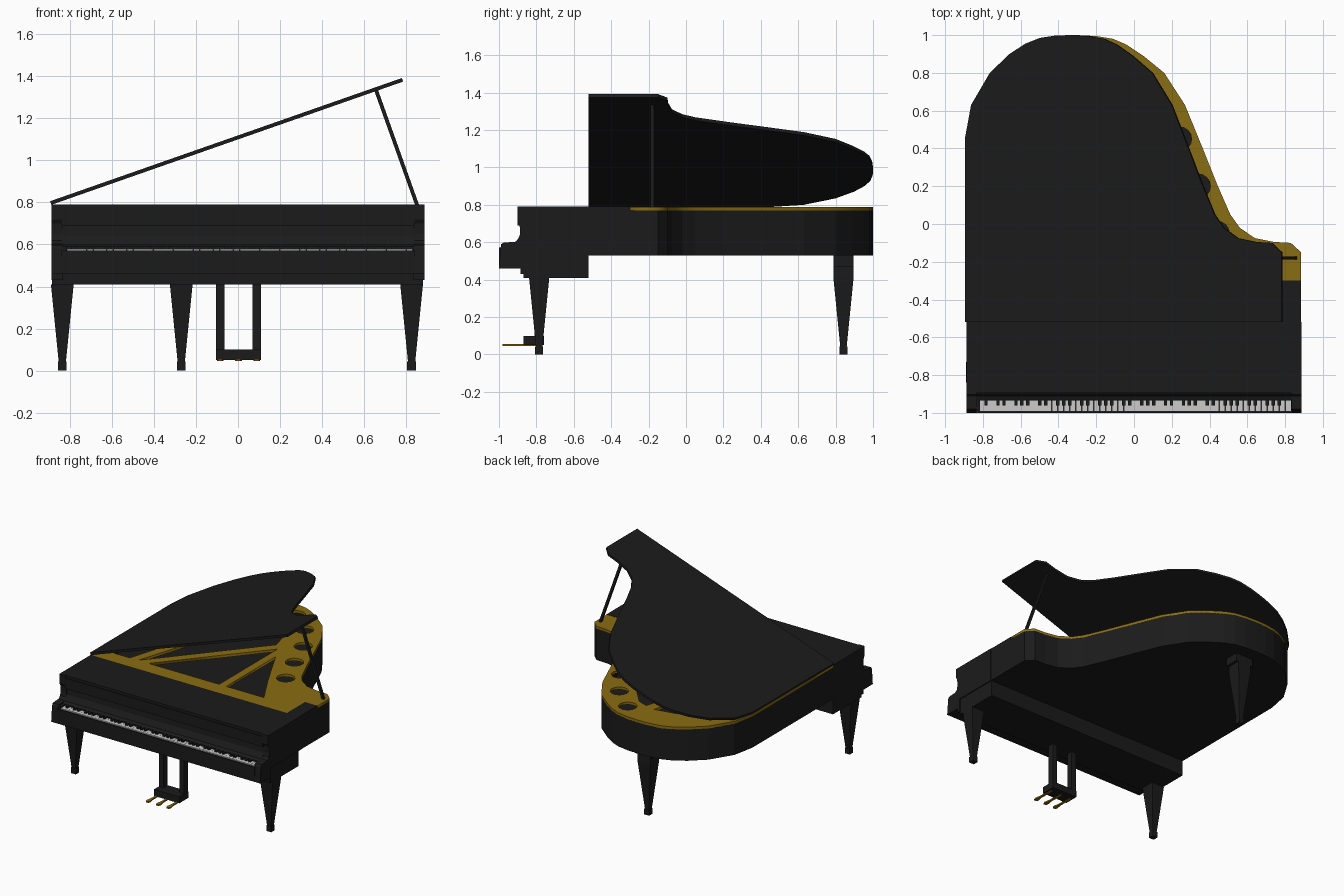
import bpy, bmesh, math
from mathutils import Vector, Matrix

if "Cube" in bpy.data.objects:
    bpy.data.objects.remove(bpy.data.objects["Cube"])

def material(name, rgb):
    m = bpy.data.materials.new(name)
    m.diffuse_color = (*rgb, 1)
    m.use_nodes = True
    m.node_tree.nodes["Principled BSDF"].inputs["Base Color"].default_value = m.diffuse_color
    return m

BLACK = material("black_lacquer", (0.011, 0.011, 0.011))
GOLD = material("gold", (0.25, 0.15, 0.006))
WHITE = material("ivory", (0.8, 0.8, 0.78))

def finish(name, bm, mat=BLACK):
    bmesh.ops.recalc_face_normals(bm, faces=bm.faces)
    me = bpy.data.meshes.new(name)
    bm.to_mesh(me)
    bm.free()
    me.materials.append(mat)
    ob = bpy.data.objects.new(name, me)
    bpy.context.collection.objects.link(ob)
    return ob

def add_box(bm, x, y, z):
    c = [(a + b) / 2 for a, b in (x, y, z)]
    s = [b - a for a, b in (x, y, z)]
    bmesh.ops.create_cube(bm, size=1, matrix=Matrix.Translation(c) @ Matrix.Diagonal((*s, 1)))

def box(name, x, y, z, mat=BLACK):
    bm = bmesh.new()
    add_box(bm, x, y, z)
    return finish(name, bm, mat)

def add_prism(bm, pts, vec):
    """Extrude a polygon of 3D points along vec; returns the moved end face."""
    f = bm.faces.new([bm.verts.new(p) for p in pts])
    r = bmesh.ops.extrude_face_region(bm, geom=[f], use_keep_orig=True)["geom"]
    bmesh.ops.translate(bm, vec=vec, verts=[v for v in r if isinstance(v, bmesh.types.BMVert)])
    return [g for g in r if isinstance(g, bmesh.types.BMFace)][0]

def add_taper(bm, x, y, z0, w0, z1, w1):
    bmesh.ops.create_cone(bm, cap_ends=True, segments=4, radius1=w0 / math.sqrt(2),
        radius2=w1 / math.sqrt(2), depth=z1 - z0,
        matrix=Matrix.Translation((x, y, (z0 + z1) / 2)) @ Matrix.Rotation(math.pi / 4, 4, 'Z'))

# Curved plan outline of the case behind the keyboard section
CURVE = [(.885, -.15), (.83, -.10), (.74, -.095), (.64, -.075), (.56, -.02), (.51, .05), (.44, .21),
         (.36, .41), (.27, .63), (.16, .80), (.05, .89), (-.04, .95), (-.11, .98), (-.2, .995),
         (-.3, 1), (-.38, .998), (-.47, .985), (-.55, .955), (-.64, .90), (-.75, .80),
         (-.855, .63), (-.888, .46)]
OUTLINE = [(-.888, -.52), (.885, -.52)] + CURVE

# Case: closed bottom, hollow top with the soundboard inside
bm = bmesh.new()
top = add_prism(bm, [(x, y, .53) for x, y in OUTLINE], (0, 0, .24))
bmesh.ops.inset_region(bm, faces=[top], thickness=.035)
r = bmesh.ops.extrude_face_region(bm, geom=[top])["geom"]
bmesh.ops.translate(bm, vec=(0, 0, -.07), verts=[v for v in r if isinstance(v, bmesh.types.BMVert)])
if top.is_valid:
    bm.faces.remove(top)
finish("case", bm)

# Gold frame with strut openings and round holes
def spline(cu, pts):
    s = cu.splines.new('POLY')
    s.points.add(len(pts) - 1)
    for p, (x, y) in zip(s.points, pts):
        p.co = (x, y, 0, 1)
    s.use_cyclic_u = True

cu = bpy.data.curves.new("frame_curve", 'CURVE')
cu.dimensions, cu.fill_mode, cu.extrude = '2D', 'BOTH', .01
spline(cu, [(-.888, -.52), (.78, -.52), (.78, -.30), (.885, -.30)] + CURVE)
for cut in ([(.18, -.40), (.50, -.40), (.36, -.15), (.18, .20)],
            [(-.48, -.40), (.12, -.40), (.12, .31)],
            [(-.57, -.40), (.07, .36), (.02, .58), (-.12, .74), (-.2, .77)],
            [(-.80, -.40), (-.64, -.40), (-.28, .79), (-.5, .75), (-.68, .58), (-.78, .38)]):
    spline(cu, cut)
for cx, cy in ((.44, -.05), (.34, .20), (.24, .45), (.09, .68), (-.1, .85)):
    spline(cu, [(cx + .065 * math.cos(i * math.pi / 8), cy + .065 * math.sin(i * math.pi / 8))
                for i in range(16)])
tmp = bpy.data.objects.new("frame_curve", cu)
bpy.context.collection.objects.link(tmp)
bpy.context.view_layer.update()
me = bpy.data.meshes.new_from_object(tmp.evaluated_get(bpy.context.evaluated_depsgraph_get()))
bpy.data.objects.remove(tmp)
bm = bmesh.new()
bm.from_mesh(me)
bmesh.ops.remove_doubles(bm, verts=bm.verts, dist=.0001)
bmesh.ops.translate(bm, vec=(0, 0, .778), verts=bm.verts)
finish("gold_frame", bm, GOLD)
box("right_rim_block", (.78, .885), (-.52, -.30), (.76, .79))

# Raised lid, hinged on the left side
bm = bmesh.new()
add_prism(bm, [(x, y, 0) for x, y in OUTLINE], (0, 0, .018))
hinge = Vector((-.885, 0, .79))
bm.transform(Matrix.Translation(hinge) @ Matrix.Rotation(math.radians(-19.3), 4, 'Y')
             @ Matrix.Translation((.885, 0, 0)))
finish("lid", bm)

# Lid prop
bm = bmesh.new()
a, b = Vector((.855, -.18, .78)), Vector((.655, -.18, 1.34))
bmesh.ops.create_cube(bm, size=1, matrix=Matrix.Translation((a + b) / 2)
    @ (b - a).to_track_quat('Z', 'Y').to_matrix().to_4x4() @ Matrix.Diagonal((.018, .018, (b - a).length, 1)))
finish("lid_prop", bm)

# Keyboard section: front cover, body, under-box, cheeks
box("front_cover", (-.888, .885), (-.895, -.52), (.765, .79))
box("front_body", (-.84, .84), (-.87, -.52), (.53, .765))
box("under_box", (-.885, .88), (-.87, -.52), (.41, .53))
cheek = [(-.52, .53), (-.52, .79), (-.902, .79), (-.902, .72), (-.89, .70), (-.887, .65), (-.892, .62),
         (-.91, .603), (-.98, .597), (-.99, .58), (-1, .46), (-.885, .46), (-.885, .43), (-.865, .43),
         (-.865, .53)]
bm = bmesh.new()
for x in (-.888, .835):
    add_prism(bm, [(x, y, z) for y, z in cheek], (.053, 0, 0))
finish("cheeks", bm)
box("top_rail", (-.84, .84), (-.9, -.86), (.69, .77))
bm = bmesh.new()
add_prism(bm, [(-.84, y, z) for y, z in
               [(-.86, .56), (-.935, .56), (-.935, .59), (-.91, .60), (-.885, .64), (-.88, .69), (-.86, .69)]],
          (1.68, 0, 0))
finish("fallboard", bm)
box("keybed", (-.84, .84), (-.99, -.86), (.46, .555))
box("key_slip", (-.84, .84), (-1, -.99), (.46, .572))
bm = bmesh.new()
for x in ((-.84, -.815), (.832, .84)):
    add_box(bm, x, (-.99, -.93), (.55, .59))
finish("key_blocks", bm)

# Keys: 52 white, 36 black, starting from an A
W, X0 = 1.647 / 52, -.815
whites, blacks = bmesh.new(), bmesh.new()
for i in range(52):
    x = X0 + i * W
    add_box(whites, (x + .0006, x + W - .0006), (-.989, -.93), (.55, .579))
    if i % 7 in (0, 2, 3, 5, 6) and i < 51:
        add_box(blacks, (x + W - .009, x + W + .009), (-.962, -.93), (.57, .591))
finish("white_keys", whites, WHITE)
finish("black_keys", blacks)

# Tapered legs with block feet
for name, x, y in (("front_leg_left", -.836, -.785), ("front_leg_right", .826, -.785), ("rear_leg", -.27, .842)):
    bm = bmesh.new()
    add_box(bm, (x - .021, x + .021), (y - .021, y + .021), (0, .043))
    add_taper(bm, x, y, .04, .034, .41, .108)
    if name == "rear_leg":
        add_box(bm, (x - .054, x + .054), (y - .054, y + .054), (.41, .47))
        add_box(bm, (x - .075, x + .075), (y - .054, y + .054), (.47, .53))
    finish(name, bm)

# Pedal lyre and pedals
bm = bmesh.new()
for x in (-.085, .089):
    add_box(bm, (x - .02, x + .02), (-.81, -.765), (.09, .42))
add_box(bm, (-.105, .11), (-.87, -.76), (.05, .10))
finish("pedal_lyre", bm)
bm = bmesh.new()
for x in (-.085, .002, .089):
    add_prism(bm, [(x - .008, -.80, .046), (x - .008, -.92, .046), (x - .016, -.965, .046), (x - .010, -.982, .046),
                   (x + .010, -.982, .046), (x + .016, -.965, .046), (x + .008, -.92, .046), (x + .008, -.80, .046)],
              (0, 0, .01))
finish("pedals", bm, GOLD)
